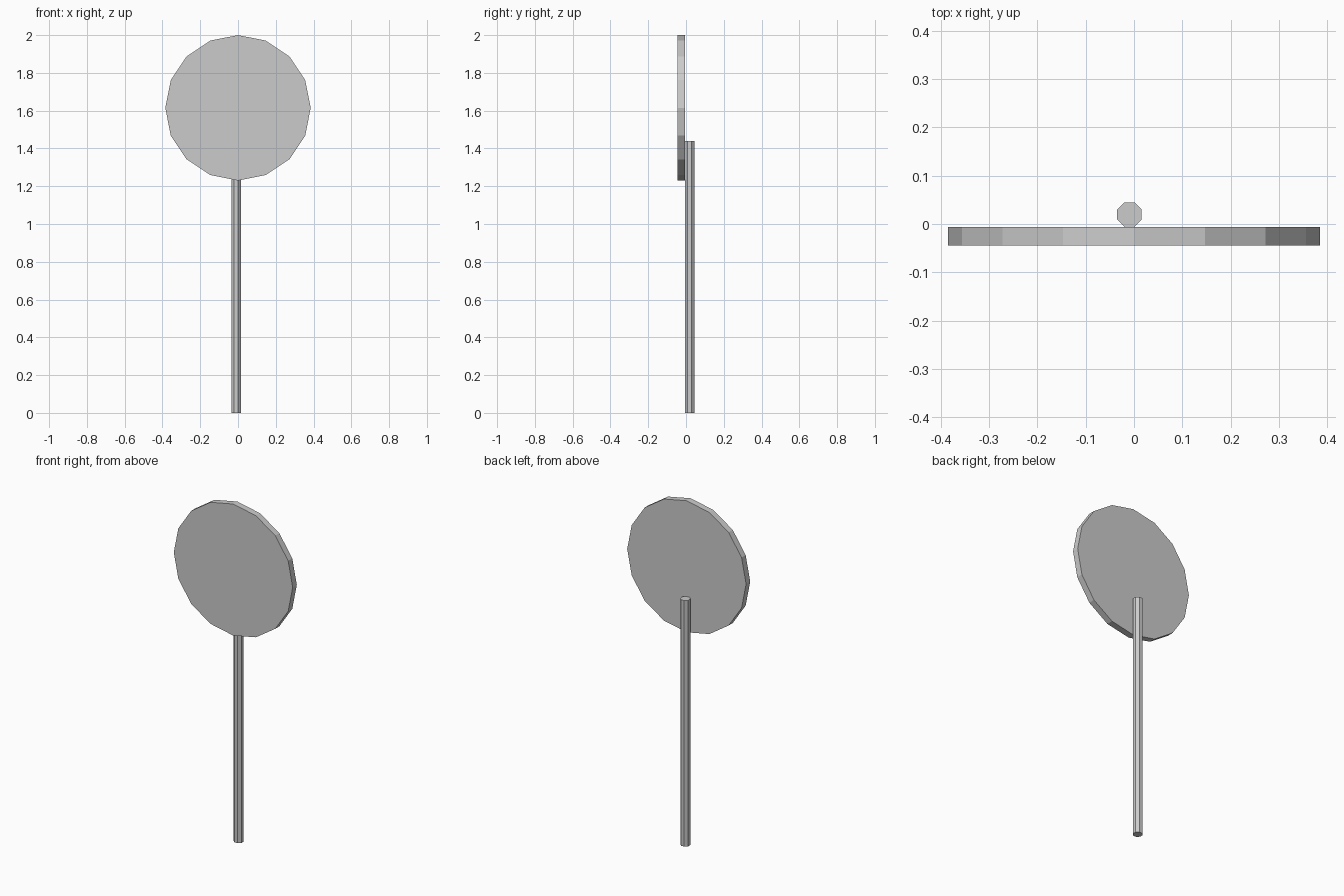
import bpy
from math import pi

if "Cube" in bpy.data.objects:
    bpy.data.objects.remove(bpy.data.objects["Cube"])


def cylinder(name, sides, radius, depth, location, rotation):
    bpy.ops.mesh.primitive_cylinder_add(vertices=sides, radius=radius, depth=depth,
                                        location=location, rotation=rotation)
    obj = bpy.context.object
    obj.name = name
    bpy.ops.object.transform_apply(location=False, rotation=True, scale=True)
    return obj


# Round sign plate, facing the front
cylinder("sign_plate", 16, 0.385, 0.038, (0, -0.025, 1.615), (pi / 2, 0, 0))

# Octagonal post behind the plate, flats aligned to the axes
cylinder("post", 8, 0.0273, 1.44, (-0.0095, 0.0195, 0.72), (0, 0, pi / 8))
